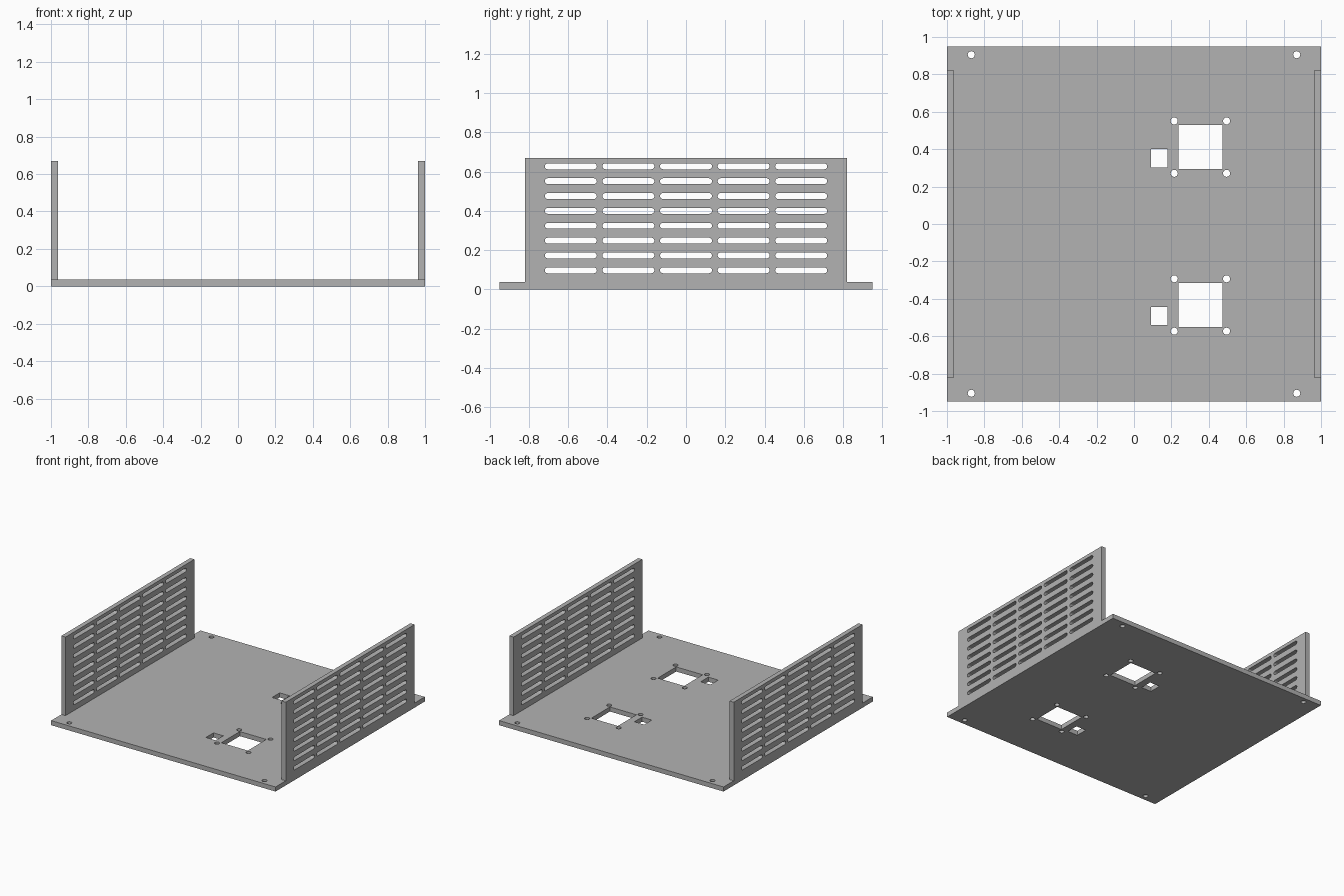
import bpy
import bmesh
from math import cos, sin, pi, radians
from mathutils import Matrix

cube = bpy.data.objects.get("Cube")
if cube:
    bpy.data.objects.remove(cube, do_unlink=True)

GREY = (0.448, 0.448, 0.448, 1)
metal = bpy.data.materials.new("grey_metal")
metal.use_nodes = True
metal.diffuse_color = GREY
metal.node_tree.nodes["Principled BSDF"].inputs["Base Color"].default_value = GREY

THICK = 0.037
HEIGHT = 0.67


def rect(x0, x1, y0, y1):
    return [(x0, y0), (x1, y0), (x1, y1), (x0, y1)]


def slot(cx, cy, length, radius, steps=8):
    """Outline with round ends; zero length gives a circle."""
    half = length / 2
    points = []
    for side, start in ((1, -pi / 2), (-1, pi / 2)):
        for i in range(steps + (1 if half else 0)):
            a = start + pi * i / steps
            points.append((cx + side * half + radius * cos(a), cy + radius * sin(a)))
    return points


def sheet(name, outlines, thickness, matrix):
    """Flat sheet: the first outline is the border, the rest are holes."""
    curve = bpy.data.curves.new(name + "_outline", "CURVE")
    curve.dimensions = "2D"
    curve.fill_mode = "BOTH"
    curve.extrude = thickness / 2
    for outline in outlines:
        spline = curve.splines.new("POLY")
        spline.points.add(len(outline) - 1)
        for point, (x, y) in zip(spline.points, outline):
            point.co = (x, y, 0, 1)
        spline.use_cyclic_u = True
    helper = bpy.data.objects.new(name + "_outline", curve)
    bpy.context.collection.objects.link(helper)
    graph = bpy.context.evaluated_depsgraph_get()
    mesh = bpy.data.meshes.new_from_object(helper.evaluated_get(graph))
    bpy.data.objects.remove(helper, do_unlink=True)

    # Weld caps to rims and place the sheet
    bm = bmesh.new()
    bm.from_mesh(mesh)
    bmesh.ops.remove_doubles(bm, verts=bm.verts, dist=0.0001)
    bm.transform(matrix)
    bmesh.ops.recalc_face_normals(bm, faces=bm.faces)
    bm.to_mesh(mesh)
    bm.free()
    mesh.name = name
    mesh.materials.clear()
    mesh.materials.append(metal)
    obj = bpy.data.objects.new(name, mesh)
    bpy.context.collection.objects.link(obj)
    bpy.ops.object.select_all(action="DESELECT")
    obj.select_set(True)
    bpy.context.view_layer.objects.active = obj
    bpy.ops.object.shade_smooth_by_angle(angle=radians(35))
    return obj


# Base plate with corner holes and two connector cutouts
base = [rect(-1, 1, -0.95, 0.95)]
for x in (-0.87, 0.87):
    for y in (-0.905, 0.905):
        base.append(slot(x, y, 0, 0.019))
for cy in (0.411, -0.433):
    cx = 0.355
    base.append(rect(cx - 0.118, cx + 0.118, cy - 0.118, cy + 0.118))
    base.append(rect(0.092, 0.18, cy - 0.108, cy - 0.011))
    for sx in (-1, 1):
        for sy in (-1, 1):
            base.append(slot(cx + sx * 0.14, cy + sy * 0.14, 0, 0.019))
sheet("base_plate", base, THICK, Matrix.Translation((0, 0, THICK / 2)))

# Side walls with a grid of ventilation slots
wall = [rect(-0.82, 0.82, THICK, HEIGHT)]
for row in range(8):
    for col in range(-2, 3):
        wall.append(slot(col * 0.2935, 0.097 + row * 0.0757, 0.235, 0.015))
upright = Matrix(((0, 0, 1, 0), (1, 0, 0, 0), (0, 1, 0, 0), (0, 0, 0, 1)))
for name, side in (("left_wall", 1), ("right_wall", -1)):
    place = Matrix.Translation((side * (1 - THICK / 2), 0, 0))
    sheet(name, wall, THICK, place @ upright)
